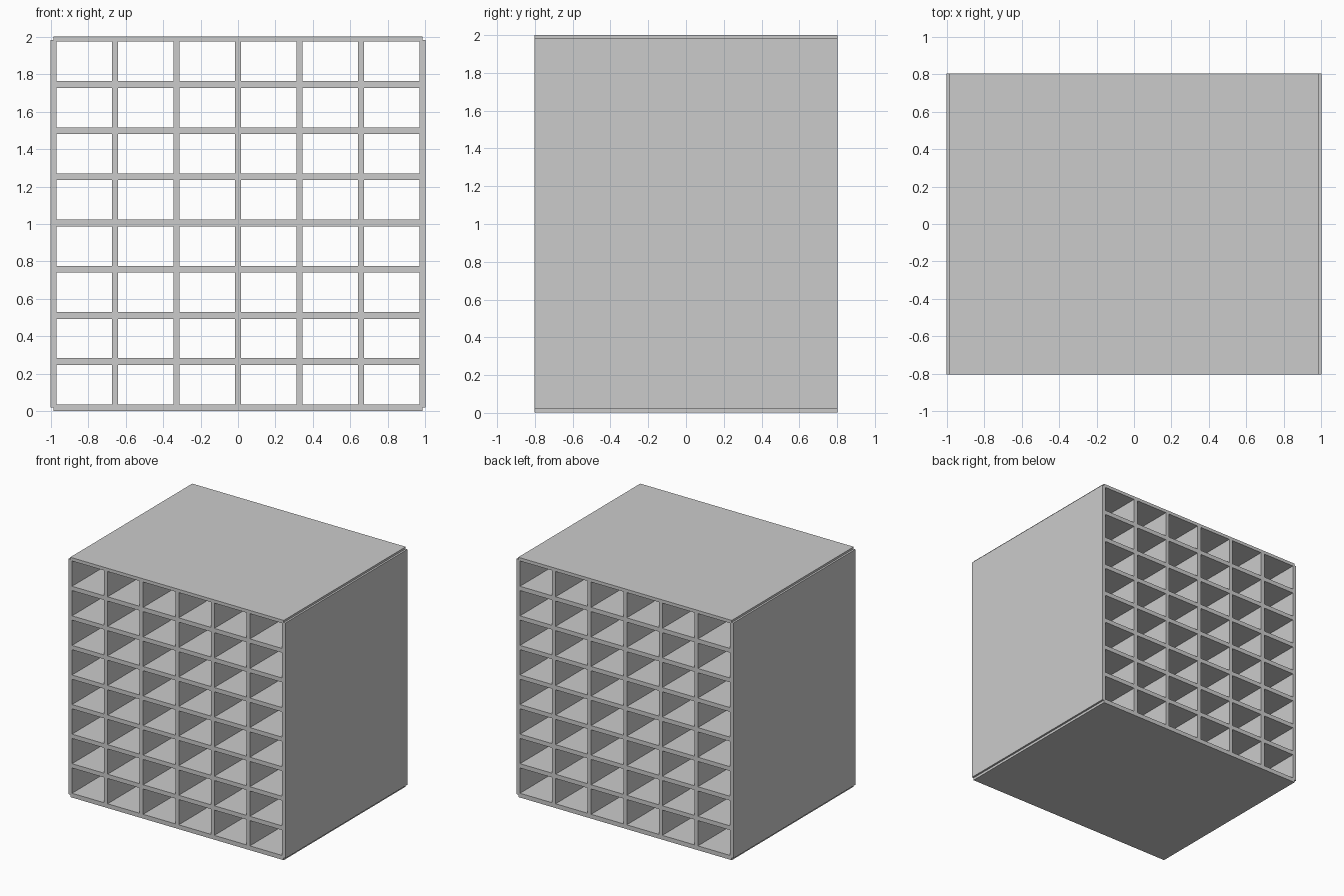
import bpy

if "Cube" in bpy.data.objects:
    bpy.data.objects.remove(bpy.data.objects["Cube"])

COLS, ROWS = 6, 8
DEPTH = 1.606
PITCH_X = 0.328            # upright spacing, centre to centre
PITCH_Z = 0.2464           # shelf spacing
UPRIGHT_T = 0.032
HOLE_Z0, HOLE_H = 0.0375, 0.2105   # first opening floor, opening height
SIDE_Z0, SIDE_Z1 = 0.022, 1.983    # uprights stop inside top and bottom boards


def board(name, x0, x1, z0, z1):
    """Flat board running the full depth of the rack."""
    bpy.ops.mesh.primitive_cube_add(size=1, location=((x0 + x1) / 2, 0, (z0 + z1) / 2))
    ob = bpy.context.object
    ob.name = name
    ob.scale = (x1 - x0, DEPTH, z1 - z0)
    bpy.ops.object.transform_apply(location=False, rotation=False, scale=True)
    return ob


# Uprights: two side panels and the dividers between columns
for i in range(COLS + 1):
    x = (i - COLS / 2) * PITCH_X
    name = "side_panel" if i in (0, COLS) else "divider"
    board(name, x - UPRIGHT_T / 2, x + UPRIGHT_T / 2, SIDE_Z0, SIDE_Z1)

# Horizontal boards: base, shelves and top, ending at the middle of the side panels
half = COLS / 2 * PITCH_X
for k in range(ROWS + 1):
    z1 = min(2.0, HOLE_Z0 + k * PITCH_Z)
    z0 = max(0.0, HOLE_Z0 + (k - 1) * PITCH_Z + HOLE_H)
    name = "base_board" if k == 0 else "top_board" if k == ROWS else "shelf"
    board(name, -half, half, z0, z1)
